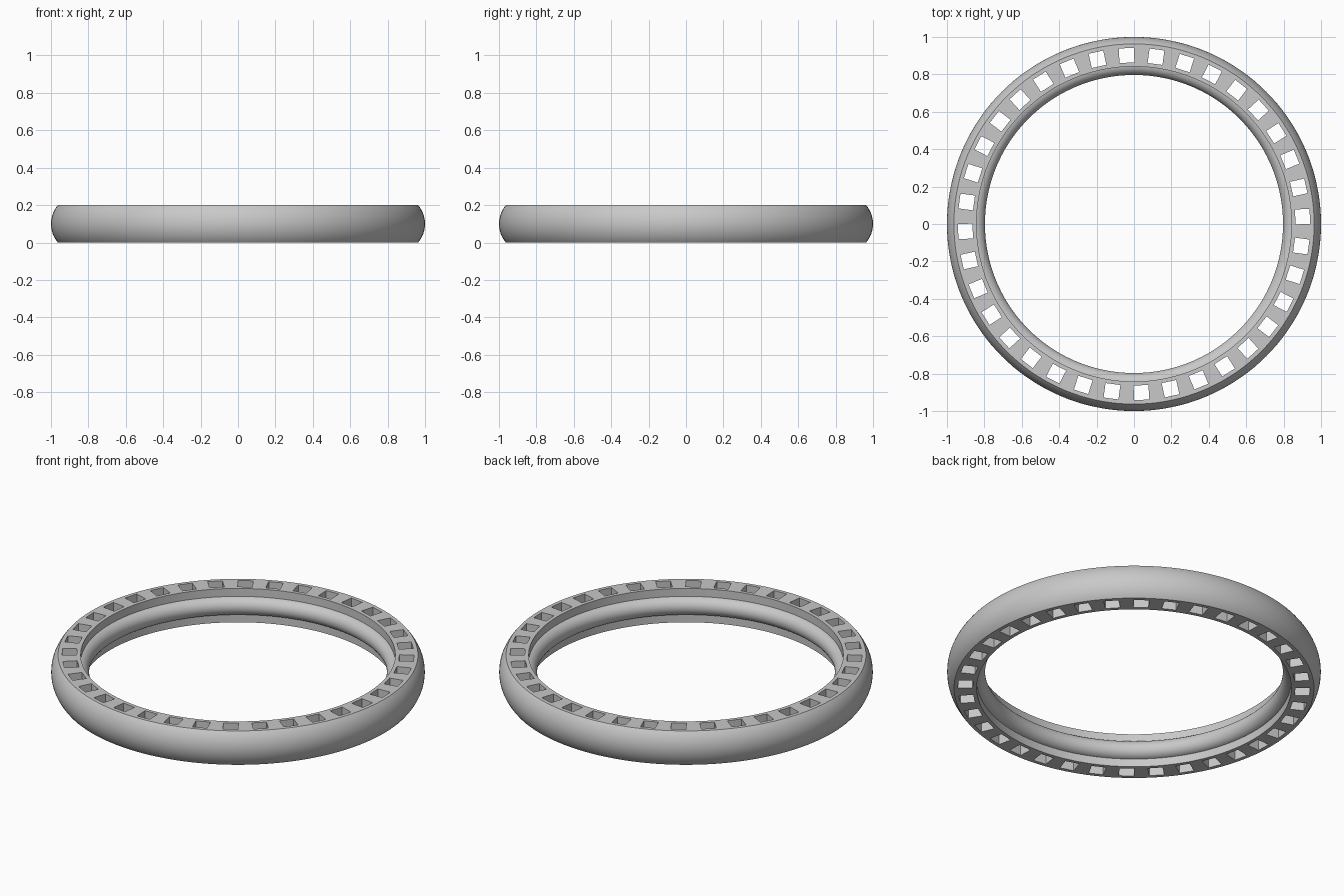
import bpy, bmesh, math
from mathutils import Matrix, Vector

cube = bpy.data.objects.get("Cube")
if cube:
    bpy.data.objects.remove(cube, do_unlink=True)

HEIGHT = 0.2
SEGMENTS = 144
HOLES = 36

grey = bpy.data.materials.new("plain grey")
grey.use_nodes = True
grey.diffuse_color = (0.58, 0.58, 0.58, 1)
grey.node_tree.nodes["Principled BSDF"].inputs["Base Color"].default_value = grey.diffuse_color


def make_object(name, bm):
    bmesh.ops.recalc_face_normals(bm, faces=bm.faces)
    mesh = bpy.data.meshes.new(name)
    bm.to_mesh(mesh)
    bm.free()
    mesh.materials.append(grey)
    obj = bpy.data.objects.new(name, mesh)
    bpy.context.collection.objects.link(obj)
    return obj


def arc(edge, crest, half, steps):
    """Shallow arc bulging from radius edge to radius crest, bottom to top."""
    sag = abs(crest - edge)
    sign = 1 if crest > edge else -1
    radius = (half ** 2 + sag ** 2) / (2 * sag)
    span = math.asin(min(1, half / radius))
    angles = [span * (2 * i / steps - 1) for i in range(steps + 1)]
    return [(crest + sign * radius * (math.cos(a) - 1),
             HEIGHT / 2 + radius * math.sin(a)) for a in angles]


# Ring: rounded rim outside, straight inner wall with a rounded bead
rim = arc(0.963, 1.0, HEIGHT / 2, 16)
bead = arc(0.842, 0.797, 0.053, 16)
profile = rim + [(0.842, HEIGHT)] + bead[::-1] + [(0.842, 0)]
bm = bmesh.new()
rings = []
for s in range(SEGMENTS):
    a = math.tau * s / SEGMENTS
    rings.append([bm.verts.new((r * math.cos(a), r * math.sin(a), z)) for r, z in profile])
for s, ring in enumerate(rings):
    after = rings[(s + 1) % SEGMENTS]
    for i in range(len(profile)):
        j = (i + 1) % len(profile)
        bm.faces.new((ring[i], after[i], after[j], ring[j]))
ring_body = make_object("ring_body", bm)

# Square slots cut straight through the ring
bm = bmesh.new()
for k in range(HOLES):
    turn = Matrix.Rotation(math.radians(2.5) + math.tau * k / HOLES, 4, "Z")
    place = Matrix.Translation(Vector((0.902, 0, HEIGHT / 2)))
    size = Matrix.Diagonal((0.078, 0.08, 0.4, 1))
    bmesh.ops.create_cube(bm, size=1, matrix=turn @ place @ size)
cutter = make_object("slot_cutter", bm)
cutter.hide_render = True

cut = ring_body.modifiers.new("slots", "BOOLEAN")
cut.operation = "DIFFERENCE"
cut.solver = "EXACT"
cut.object = cutter
bpy.context.view_layer.objects.active = ring_body
ring_body.select_set(True)
bpy.ops.object.modifier_apply(modifier=cut.name)
bpy.data.objects.remove(cutter, do_unlink=True)
bpy.ops.object.shade_smooth_by_angle(angle=math.radians(30))
